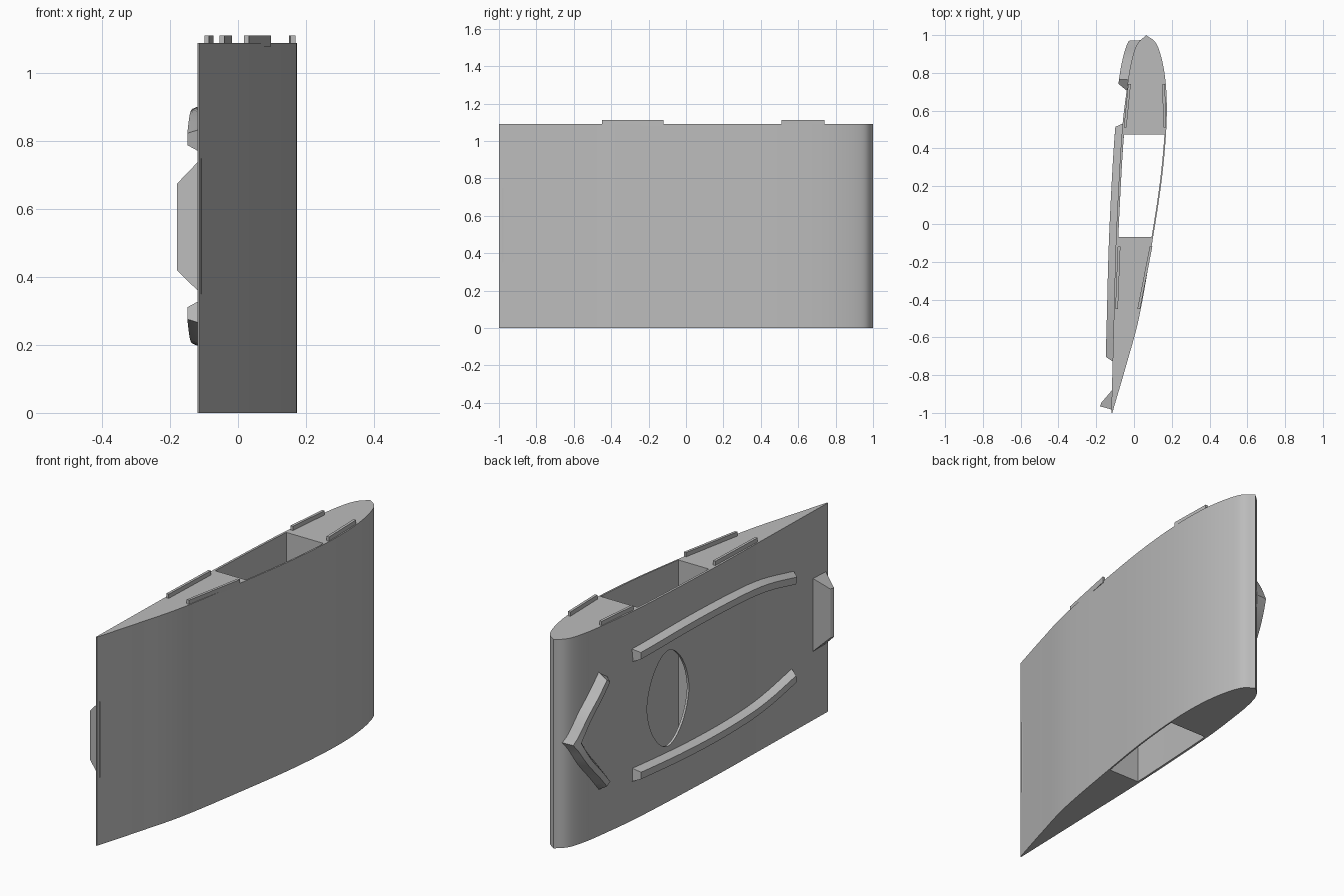
import bpy, bmesh, math
from mathutils import Vector

if "Cube" in bpy.data.objects:
    bpy.data.objects.remove(bpy.data.objects["Cube"])

H = 1.09      # span of the wing section
MID = 0.55    # mirror height of the side details

grey = bpy.data.materials.new("light_grey")
grey.diffuse_color = (0.5, 0.5, 0.5, 1)
grey.use_nodes = True
grey.node_tree.nodes["Principled BSDF"].inputs["Base Color"].default_value = grey.diffuse_color


def make(name, bm, smooth=None):
    bmesh.ops.recalc_face_normals(bm, faces=bm.faces)
    me = bpy.data.meshes.new(name)
    bm.to_mesh(me)
    bm.free()
    me.materials.append(grey)
    ob = bpy.data.objects.new(name, me)
    bpy.context.collection.objects.link(ob)
    if smooth:
        shade(ob, smooth)
    return ob


def shade(ob, angle):
    bpy.ops.object.select_all(action='DESELECT')
    ob.select_set(True)
    bpy.context.view_layer.objects.active = ob
    bpy.ops.object.shade_smooth_by_angle(angle=math.radians(angle))


def loft(name, rings, smooth=None):
    """Skin equal-sized rings and cap both ends."""
    bm = bmesh.new()
    vs = [[bm.verts.new(p) for p in r] for r in rings]
    n = len(vs[0])
    for a, b in zip(vs, vs[1:]):
        for i in range(n):
            j = (i + 1) % n
            bm.faces.new((a[i], a[j], b[j], b[i]))
    bm.faces.new(vs[0])
    bm.faces.new(vs[-1])
    return make(name, bm, smooth)


def prism(name, pts, z0, z1, smooth=None):
    return loft(name, [[(x, y, z) for x, y in pts] for z in (z0, z1)], smooth)


def spline(pts, steps=7):
    p = [Vector(q) for q in pts]
    p = [2 * p[0] - p[1]] + p + [2 * p[-1] - p[-2]]
    out = []
    for a, b, c, d in zip(p, p[1:], p[2:], p[3:]):
        for k in range(steps):
            t = k / steps
            out.append(0.5 * (2*b + (c-a)*t + (2*a-5*b+4*c-d)*t*t + (3*b-a-3*c+d)*t**3))
    return out + [p[-2]]


# Airfoil sides, from trailing edge to nose
right = spline([(-.115, -1), (-.042, -.75), (.03, -.48), (.101, -.07), (.145, .22),
                (.169, .47), (.173, .66), (.158, .82), (.121, .95), (.065, 1)])
left = spline([(-.12, -1), (-.107, -.5), (-.095, -.07), (-.067, .45), (-.037, .72),
               (-.014, .86), (.016, .95), (.065, 1)])


def side_x(line, y):
    for a, b in zip(line, line[1:]):
        if y <= b.y:
            return a.x + (b.x - a.x) * (y - a.y) / max(b.y - a.y, 1e-6)
    return line[-1].x


def left_point(y, z, off):
    """Point at a distance off outside the left skin."""
    y = min(y, .985)
    s = (side_x(left, y + .01) - side_x(left, y - .01)) / .02
    n = Vector((-1, s)).normalized()
    return (side_x(left, y) + n.x * off, y + n.y * off, z)


# Wing body with through bay and access opening
body = prism("wing_body", [tuple(p) for p in right] + [tuple(p) for p in left[-2::-1]], 0, H)
ys = [-.07 + .545 * i / 12 for i in range(13)]
bay = prism("bay_cutter", [(side_x(right, y) - .008, y) for y in ys]
            + [(side_x(left, y) + .012, y) for y in reversed(ys)], -.1, H + .1)
hole = []
for i in range(48):
    a = 2 * math.pi * i / 48
    c, s = math.cos(a), math.sin(a)
    hole.append((.26 + .16 * math.copysign(abs(c) ** 1.15, c),
                 .54 + .25 * math.copysign(abs(s) ** 1.15, s)))
opening = loft("opening_cutter", [[(x, y, z) for y, z in hole] for x in (-.3, .02)])
bpy.context.view_layer.objects.active = body
for cutter in (bay, opening):
    m = body.modifiers.new("cut", 'BOOLEAN')
    m.object = cutter
    m.operation = 'DIFFERENCE'
    m.solver = 'EXACT'
    bpy.ops.object.modifier_apply(modifier=m.name)
    bpy.data.objects.remove(cutter)
shade(body, 25)


def strip(name, path, w_base, w_top, height):
    """Raised trapezoid strip following the left skin; path holds (y, z)."""
    p = [Vector(q) for q in path]
    rings = []
    for i, q in enumerate(p):
        t = (p[min(i + 1, len(p) - 1)] - p[max(i - 1, 0)]).normalized()
        n = Vector((-t.y, t.x))
        if len(p) % 2 and i == len(p) // 2 and name.startswith("chevron"):
            n = n * 1.2
        end = i in (0, len(p) - 1)
        inset = t * (.02 if i == 0 else -.02 if end else 0)
        ring = []
        for w, h in ((-w_base, -.012), (-w_base, 0), (-w_top, height),
                     (w_top, height), (w_base, 0), (w_base, -.012)):
            c = q + n * w + (inset if h > 0 else Vector((0, 0)))
            ring.append(left_point(c.x, c.y, h))
        rings.append(ring)
    return loft(name, rings, 25)


# Two bowed rails
bow = spline([(.53, .312), (.12, .328), (-.23, .325), (-.47, .305), (-.72, .252)], 4)
for label, sgn in (("upper", 1), ("lower", -1)):
    strip(label + "_rail", [(p.x, MID + sgn * p.y) for p in bow], .034, .018, .037)

# Chevron fin near the nose
arm = spline([(.735, .285), (.80, .20), (.87, .11), (.93, 0)], 4)
strip("chevron_fin", [(p.x, MID + p.y) for p in arm]
      + [(p.x, MID - p.y) for p in arm[-2::-1]], .036, .014, .048)

# Wedge at the trailing edge
bm = bmesh.new()
vs = [bm.verts.new(p) for p in (
    (-.108, -.87, .35), (-.108, -.985, .35), (-.108, -.985, .75), (-.108, -.87, .75),
    (-.172, -.945, .42), (-.18, -.965, .42), (-.18, -.965, .675), (-.172, -.945, .675))]
for f in ((0, 1, 2, 3), (4, 5, 6, 7), (0, 1, 5, 4), (1, 2, 6, 5), (2, 3, 7, 6), (3, 0, 4, 7)):
    bm.faces.new([vs[i] for i in f])
make("trailing_wedge", bm)

# Locating tabs on the top face
tabs = {"left_rear": (-.092, -.45, -.079, -.12), "right_rear": (.025, -.45, .09, -.12),
        "left_front": (-.047, .51, -.024, .74), "right_front": (.162, .51, .157, .74)}
for label, (x0, y0, x1, y1) in tabs.items():
    prism(label + "_tab", [(x0 - .007, y0), (x0 + .007, y0), (x1 + .007, y1), (x1 - .007, y1)],
          H - .01, H + .022)
